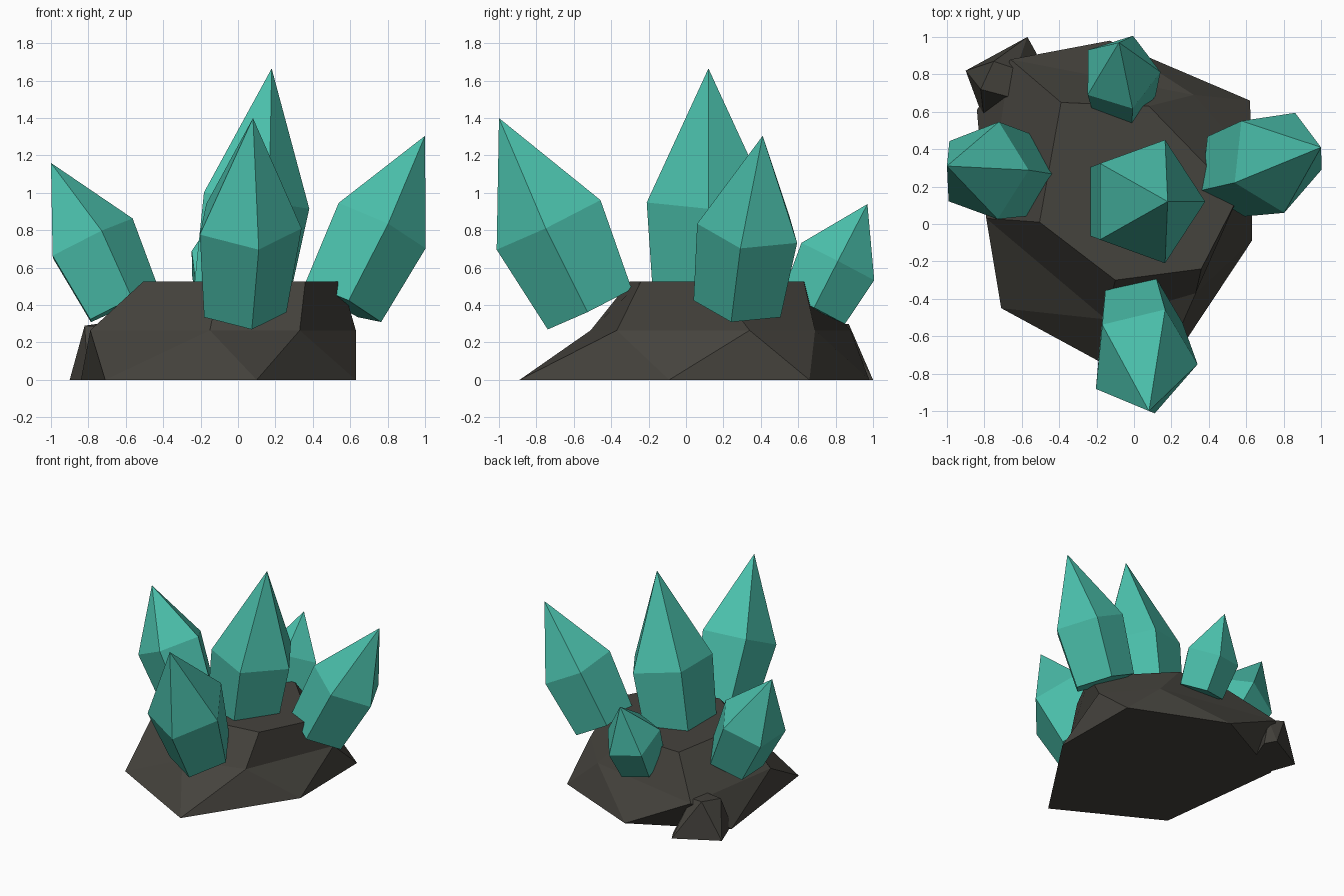
import bpy, bmesh, math
from mathutils import Vector

if "Cube" in bpy.data.objects:
    bpy.data.objects.remove(bpy.data.objects["Cube"])


def material(name, rgb):
    m = bpy.data.materials.new(name)
    m.diffuse_color = (*rgb, 1)
    m.use_nodes = True
    m.node_tree.nodes["Principled BSDF"].inputs["Base Color"].default_value = m.diffuse_color
    return m


TEAL = material("teal crystal", (0.069, 0.52, 0.405))
STONE = material("dark stone", (0.060, 0.056, 0.047))


def finish(name, bm, mat):
    bmesh.ops.recalc_face_normals(bm, faces=bm.faces[:])
    mesh = bpy.data.meshes.new(name)
    bm.to_mesh(mesh)
    bm.free()
    mesh.materials.append(mat)
    ob = bpy.data.objects.new(name, mesh)
    bpy.context.collection.objects.link(ob)
    return ob


def crystal(name, tip, axis, point, body, rx, ry, spin=0, taper=0.83):
    """Five-sided crystal hung from its tip: pointed cap above a tapering body."""
    tip, axis = Vector(tip), Vector(axis).normalized()
    turn = Vector((0, 0, 1)).rotation_difference(axis)
    bm = bmesh.new()

    def ring(depth, s):
        out = []
        for i in range(5):
            a = math.radians(72 * i + spin)
            p = Vector((rx * s * math.cos(a), ry * s * math.sin(a), -depth))
            out.append(bm.verts.new(tip + turn @ p))
        return out

    apex = bm.verts.new(tip)
    upper, lower = ring(point, 1), ring(point + body, taper)
    for i in range(5):
        j = (i + 1) % 5
        bm.faces.new((apex, upper[i], upper[j]))
        bm.faces.new((upper[i], lower[i], lower[j], upper[j]))
    bm.faces.new(lower)
    return finish(name, bm, TEAL)


# Crystals
crystal("center_crystal", (0.18, 0.12, 1.665), (0.155, 0, 0.988), 0.71, 0.85, 0.315, 0.347)
crystal("front_crystal", (0.08, -1.0, 1.40), (0.05, -0.435, 0.90), 0.626, 0.504, 0.293, 0.325, -5, 0.81)
crystal("left_crystal", (-1.0, 0.31, 1.16), (-0.44, 0.055, 0.90), 0.459, 0.394, 0.262, 0.274, 0, 0.85)
crystal("right_crystal", (1.0, 0.41, 1.305), (0.446, 0.122, 0.887), 0.547, 0.461, 0.278, 0.288, -9, 0.87)
crystal("back_crystal", (-0.08, 0.97, 0.94), (-0.02, 0.457, 0.89), 0.347, 0.28, 0.215, 0.23, 0, 0.85)

# Main rock: three six-point rings, the lowest offset by half a step
base = [(0.10, -0.89), (0.63, -0.09), (0.62, 0.66), (-0.13, 0.98), (-0.84, 0.61), (-0.71, -0.45)]
middle = [(0.33, -0.37), (0.63, 0.34), (0.32, 0.69), (-0.66, 0.88), (-0.79, 0.03), (-0.15, -0.51)]
top = [(0.36, -0.24), (0.555, 0.14), (0.08, 0.63), (-0.39, 0.65), (-0.505, 0.01), (-0.10, -0.30)]
bm = bmesh.new()
B, M, T = ([bm.verts.new((x, y, z)) for x, y in r]
           for r, z in ((base, 0), (middle, 0.265), (top, 0.527)))
for i in range(6):
    j = (i + 1) % 6
    bm.faces.new((B[i], B[j], M[i]))
    bm.faces.new((M[i], B[j], M[j]))
    bm.faces.new((M[i], M[j], T[j], T[i]))
bm.faces.new(B)
bm.faces.new(T)
finish("main_rock", bm, STONE)

# Small rock at the back left corner
pebble = [(-0.90, 0.82, 0), (-0.57, 1.0, 0), (-0.52, 0.91, 0), (-0.64, 0.60, 0), (-0.80, 0.55, 0),
          (-0.82, 0.72, 0.29), (-0.75, 0.87, 0.30), (-0.63, 0.83, 0.28), (-0.67, 0.68, 0.28)]
bm = bmesh.new()
for p in pebble:
    bm.verts.new(p)
bmesh.ops.convex_hull(bm, input=bm.verts[:])
finish("small_rock", bm, STONE)
